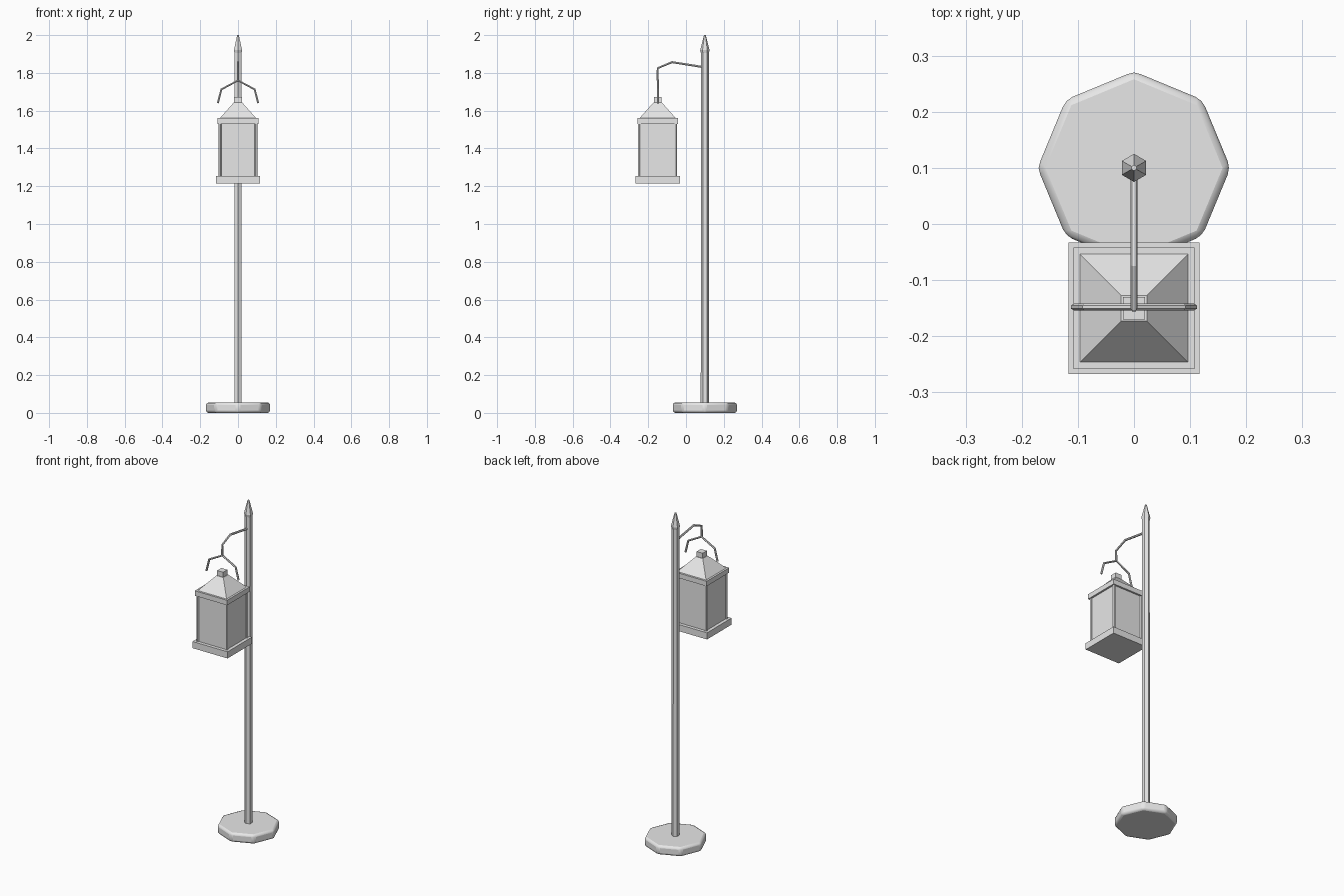
import bpy, bmesh, math

if "Cube" in bpy.data.objects:
    bpy.data.objects.remove(bpy.data.objects["Cube"])

GREY = bpy.data.materials.new("light_grey")
GREY.diffuse_color = (0.8, 0.8, 0.8, 1)
GREY.use_nodes = True
GREY.node_tree.nodes["Principled BSDF"].inputs["Base Color"].default_value = GREY.diffuse_color
POLE_Y, LAMP_Y = 0.10, -0.15


def lathe(name, sides, profile, x, y, turn=0.0):
    """Stack of regular polygons given as (radius, z), capped at both ends."""
    bm = bmesh.new()
    rings = []
    for r, z in profile:
        angles = [turn + 2 * math.pi * i / sides for i in range(sides)]
        rings.append([bm.verts.new((x + r * math.cos(a), y + r * math.sin(a), z)) for a in angles])
    for low, high in zip(rings, rings[1:]):
        for i in range(sides):
            j = (i + 1) % sides
            bm.faces.new((low[i], low[j], high[j], high[i]))
    bm.faces.new(rings[0][::-1])
    bm.faces.new(rings[-1])
    mesh = bpy.data.meshes.new(name)
    bm.to_mesh(mesh)
    bm.free()
    mesh.materials.append(GREY)
    obj = bpy.data.objects.new(name, mesh)
    bpy.context.collection.objects.link(obj)
    return obj


def square(name, profile):
    """Square lantern part given as (half width, z)."""
    return lathe(name, 4, [(h * math.sqrt(2), z) for h, z in profile], 0, LAMP_Y, math.pi / 4)


def rod(name, points, radius):
    """Thin bent rod along a path."""
    curve = bpy.data.curves.new(name, 'CURVE')
    curve.dimensions = '3D'
    curve.bevel_depth = radius
    curve.bevel_resolution = 1
    curve.use_fill_caps = True
    spline = curve.splines.new('POLY')
    spline.points.add(len(points) - 1)
    for p, co in zip(spline.points, points):
        p.co = (*co, 1)
    spline.use_smooth = False
    curve.materials.append(GREY)
    obj = bpy.data.objects.new(name, curve)
    bpy.context.collection.objects.link(obj)
    bpy.ops.object.select_all(action='DESELECT')
    obj.select_set(True)
    bpy.context.view_layer.objects.active = obj
    bpy.ops.object.convert(target='MESH')


# Octagonal foot with softened edges
foot = lathe("foot", 8, [(0.172, 0), (0.172, 0.055)], 0, POLE_Y)
bevel = foot.modifiers.new("soft_edges", 'BEVEL')
bevel.width = 0.013
bevel.segments = 2
bpy.context.view_layer.objects.active = foot
foot.select_set(True)
bpy.ops.object.shade_smooth_by_angle(angle=math.radians(40))

# Hexagonal pole and its pointed finial
lathe("pole", 6, [(0.022, 0.05), (0.021, 1.905)], 0, POLE_Y, math.pi / 2)
lathe("finial", 6, [(0.020, 1.90), (0.025, 1.92), (0.005, 2.0)], 0, POLE_Y, math.pi / 2)

# Hanging arm and two-pronged hook
rod("arm", [(0, 0.09, 1.831), (0, -0.074, 1.857), (0, LAMP_Y, 1.825), (0, LAMP_Y, 1.76)], 0.0065)
rod("hook", [(-0.107, -0.148, 1.64), (-0.088, -0.148, 1.713), (0, -0.148, 1.76),
             (0.088, -0.148, 1.713), (0.107, -0.148, 1.64)], 0.006)

# Lantern: tray, panels, eave, roof and cap
square("lantern_tray", [(0.117, 1.215), (0.117, 1.255)])
square("lantern_panels", [(0.097, 1.25), (0.097, 1.535)])
square("lantern_eave", [(0.108, 1.53), (0.108, 1.56)])
square("lantern_roof", [(0.097, 1.559), (0.023, 1.642)])
square("lantern_cap", [(0.020, 1.64), (0.020, 1.672)])

# Corner posts
for sx in (-1, 1):
    for sy in (-1, 1):
        lathe("corner_post", 6, [(0.008, 1.25), (0.008, 1.535)],
              sx * 0.096, LAMP_Y + sy * 0.096)
